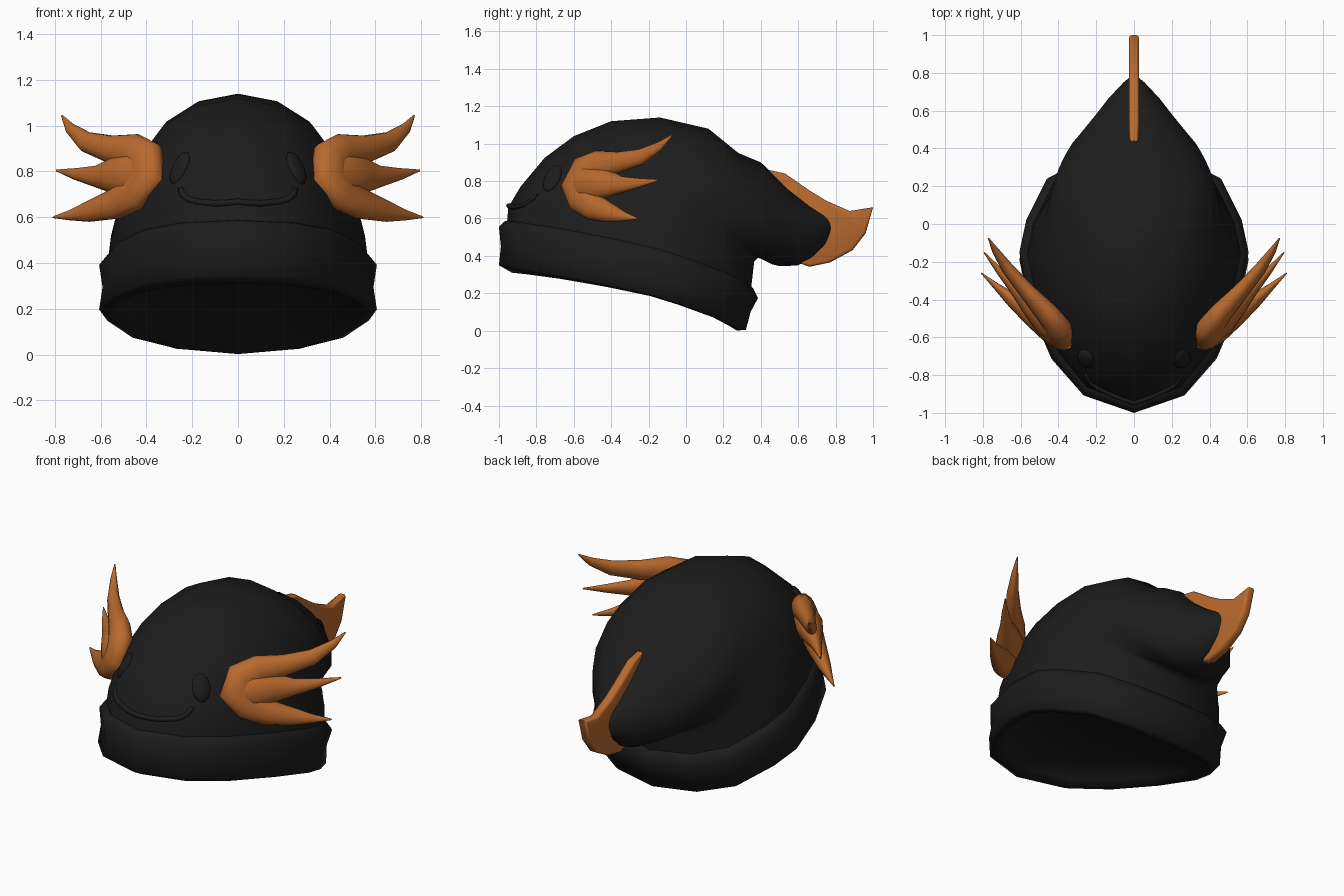
import bpy, bmesh, math
from mathutils import Vector, Matrix
from mathutils.bvhtree import BVHTree

if "Cube" in bpy.data.objects:
    bpy.data.objects.remove(bpy.data.objects["Cube"])


def material(name, rgb):
    m = bpy.data.materials.new(name)
    m.diffuse_color = (*rgb, 1)
    m.use_nodes = True
    m.node_tree.nodes["Principled BSDF"].inputs["Base Color"].default_value = m.diffuse_color
    return m


BLACK = material("charcoal knit", (0.012, 0.012, 0.012))
ORANGE = material("orange felt", (0.49, 0.143, 0.027))


def finish(bm, name, mat, angle=60):
    bmesh.ops.recalc_face_normals(bm, faces=bm.faces)
    me = bpy.data.meshes.new(name)
    bm.to_mesh(me)
    bm.free()
    me.materials.append(mat)
    me.shade_smooth()
    me.set_sharp_from_angle(angle=math.radians(angle))
    ob = bpy.data.objects.new(name, me)
    bpy.context.collection.objects.link(ob)
    return ob


def loft(bm, rings, tip=None):
    """Skin a list of point rings, optionally closing the end on a tip."""
    loops = [[bm.verts.new(p) for p in r] for r in rings]
    n = len(loops[0])
    for a, b in zip(loops, loops[1:]):
        for i in range(n):
            j = (i + 1) % n
            bm.faces.new((a[i], a[j], b[j], b[i]))
    if tip is not None:
        t = bm.verts.new(tip)
        for i in range(n):
            bm.faces.new((loops[-1][i], loops[-1][(i + 1) % n], t))
    return loops


# half outline of the head opening, front to back: width share and length share
EGG_X = (0, .44, .72, .91, 1, .94, .76, .44, 0)
EGG_T = (0, .07, .217, .42, .614, .737, .895, .97, 1)


def hat_ring(fy, fz, by, bz, w, egg, bow):
    """16-point ring from front to back point; egg blends from ellipse to egg outline."""
    pts = []
    for i in range(16):
        k, side = (i, 1) if i <= 8 else (16 - i, -1)
        a = math.pi * k / 8
        x = egg * EGG_X[k] + (1 - egg) * math.sin(a)
        t = egg * EGG_T[k] + (1 - egg) * (1 - math.cos(a)) / 2
        pts.append((side * w * x, fy + (by - fy) * t, fz + (bz - fz) * t + bow * x * x))
    return pts


# hat body, from the opening over the crown to the drooping tail
body_rings = [
    (-.96, .54, .345, .20, .57, 1, .07),
    (-.95, .66, .36, .33, .555, 1, .06),
    (-.885, .77, .365, .37, .54, .9, .05),
    (-.755, .925, .385, .39, .52, .7, .03),
    (-.60, 1.04, .40, .385, .495, .5, .015),
    (-.40, 1.12, .42, .375, .465, .3, 0),
    (-.14, 1.14, .44, .365, .44, .15, 0),
    (.12, 1.08, .46, .355, .40, 0, 0),
    (.28, .95, .50, .345, .35, 0, 0),
    (.40, .90, .53, .345, .295, 0, 0),
    (.55, .755, .60, .35, .205, 0, 0),
    (.66, .67, .67, .385, .135, 0, 0),
    (.755, .61, .745, .455, .055, 0, 0),
]
bm = bmesh.new()
loft(bm, [hat_ring(*r) for r in body_rings], (0, .795, .56))
bmesh.ops.recalc_face_normals(bm, faces=bm.faces)
surface = BVHTree.FromBMesh(bm)
finish(bm, "hat_body", BLACK, 80)

# folded brim, rolling under into a shallow domed lining
brim_rings = [
    (-.94, .59, .34, .245, .55, 1, .07),
    (-.97, .585, .36, .225, .572, 1, .07),
    (-1.0, .555, .385, .175, .607, 1, .07),
    (-.99, .45, .345, .10, .592, 1, .06),
    (-1.0, .35, .32, .003, .607, 1, .06),
    (-.93, .31, .27, .002, .565, 1, .065),
    (-.89, .345, .22, .05, .52, 1, .06),
    (-.78, .375, .10, .14, .42, .8, .04),
    (-.57, .37, -.10, .235, .22, .4, .02),
]
bm = bmesh.new()
loft(bm, [hat_ring(*r) for r in brim_rings], (0, -.34, .33))
finish(bm, "brim_and_lining", BLACK, 110)


def on_front(x, z):
    """Point and normal on the hat face seen at x, z."""
    hit, nor, _, _ = surface.ray_cast(Vector((x, -3, z)), Vector((0, 1, 0)))
    return hit, nor


# eyes: flat buttons
for side, label in ((-1, "left"), (1, "right")):
    pos, nor = on_front(side * .255, .815)
    up = Vector((side * .12, 0, 1))
    up = (up - nor * up.dot(nor)).normalized()
    right = up.cross(nor)
    frame = Matrix((right, up, nor)).transposed().to_4x4()
    bm = bmesh.new()
    bmesh.ops.create_uvsphere(bm, u_segments=16, v_segments=8, radius=1)
    bmesh.ops.transform(bm, verts=bm.verts, matrix=Matrix.Translation(pos) @ frame
                        @ Matrix.Diagonal((.052, .08, .022, 1)))
    finish(bm, "eye_" + label, BLACK)


def tube(bm, path, axis, n=10):
    """Tapered tube along (point, radius, thickness) steps; axis is the thin way."""
    rings = []
    for i, (p, r, th) in enumerate(path):
        d = path[min(i + 1, len(path) - 1)][0] - path[max(i - 1, 0)][0]
        side = d.cross(axis).normalized()
        rings.append([p + side * r * math.cos(2 * math.pi * k / n)
                      + axis * th * math.sin(2 * math.pi * k / n) for k in range(n)])
    loops = loft(bm, rings)
    bm.faces.new(loops[0])
    bm.faces.new(loops[-1])


# smiling mouth cord
half = [(.25, .73), (.243, .70), (.22, .68), (.18, .668), (.10, .66), (.05, .662)]
line = [(-x, z) for x, z in half] + [(0, .668)] + half[::-1]
bm = bmesh.new()
tube(bm, [(on_front(x, z)[0], .014, .016) for x, z in line], Vector((0, -1, 0)), 8)
finish(bm, "mouth", BLACK)

# gills: a crescent with two pointed ends plus a middle finger, as (y, z, radius)
crescent = [(-.075, 1.045, .004), (-.14, .988, .025), (-.24, .93, .045), (-.36, .90, .06),
            (-.47, .888, .08), (-.545, .85, .095), (-.58, .78, .10), (-.555, .71, .09),
            (-.49, .658, .072), (-.40, .627, .05), (-.33, .61, .025), (-.26, .60, .004)]
middle = [(-.60, .78, .08), (-.52, .785, .11), (-.43, .785, .082), (-.35, .78, .048),
          (-.25, .79, .026), (-.15, .805, .004)]
for side, label in ((-1, "left"), (1, "right")):
    bm = bmesh.new()
    axis = Vector((side, -.9, .38)).normalized()
    for f in (crescent, middle):
        path = []
        for y, z, r in f:
            reach = (y + .6) / .34
            x = 1.235 + .9 * y - .38 * z + .035 * max(0, (.8 - z) / .2) * reach
            x -= .02 * max(0, 1 - reach)
            path.append((Vector((side * x, y, z)), r, r * .72))
        tube(bm, path, axis, 12)
    finish(bm, "gill_" + label, ORANGE)

# tail fin: thin upright plate wrapped around the tail tip
outline = [(.44, .86), (.53, .84), (.66, .75), (.75, .695), (.875, .64), (1.0, .66),
           (.96, .52), (.89, .43), (.77, .365), (.66, .342), (.58, .37), (.62, .52),
           (.52, .70)]
bm = bmesh.new()
sides = [[bm.verts.new((x, y, z)) for y, z in outline] for x in (-.027, .027)]
for s in sides:
    bm.faces.new(s)
for i in range(len(outline)):
    j = (i + 1) % len(outline)
    bm.faces.new((sides[0][i], sides[0][j], sides[1][j], sides[1][i]))
bmesh.ops.recalc_face_normals(bm, faces=bm.faces)
edges = [e for e in bm.edges if e.verts[0].co.x == e.verts[1].co.x]
bmesh.ops.bevel(bm, geom=edges, offset=.014, segments=2, affect='EDGES', profile=.5)
finish(bm, "tail_fin", ORANGE, 50)
